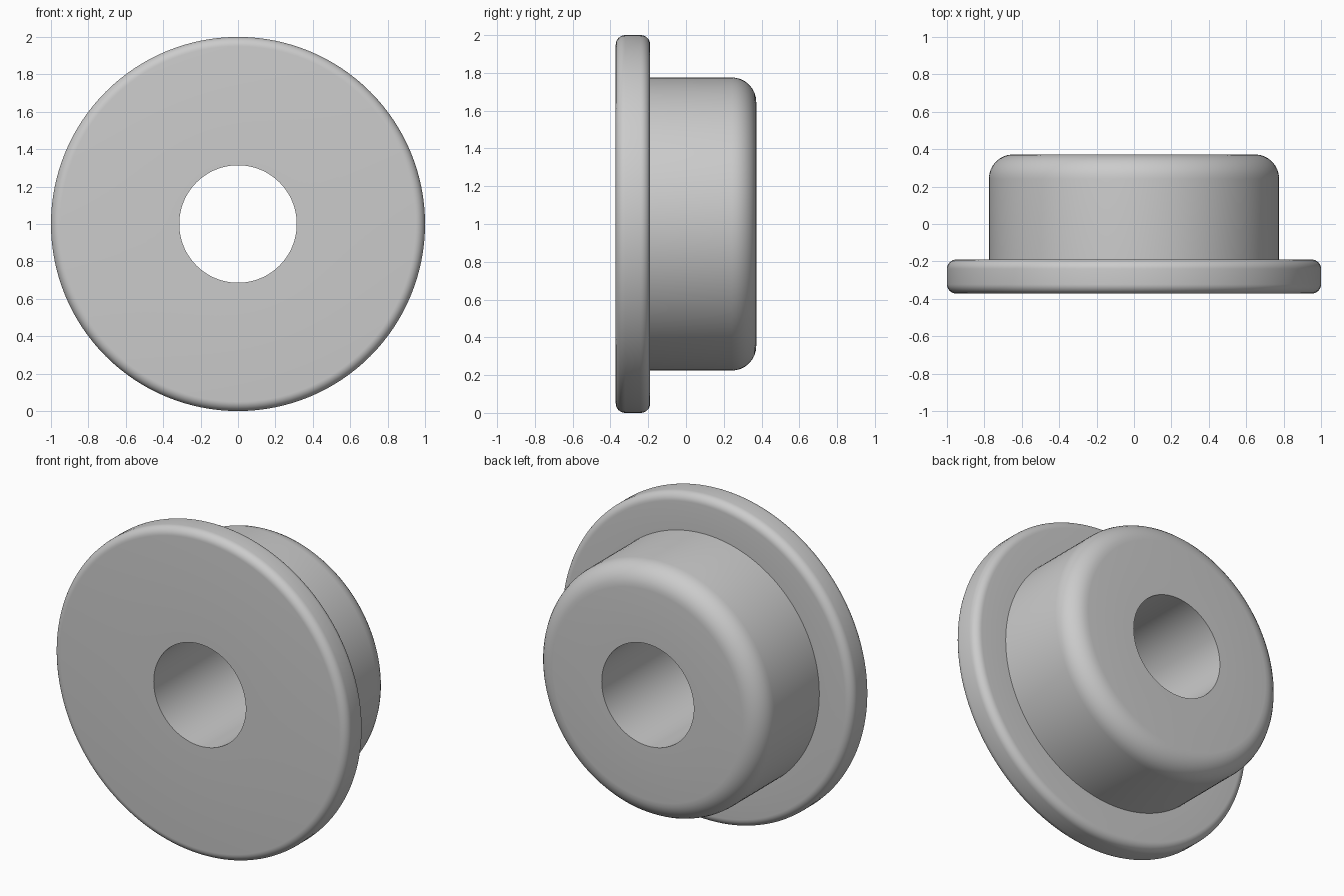
import bpy, bmesh
from math import sin, cos, pi, radians

cube = bpy.data.objects.get("Cube")
if cube:
    bpy.data.objects.remove(cube, do_unlink=True)

SEGMENTS = 128
CENTRE_Z = 1.0
BORE, HUB, FLANGE = 0.314, 0.776, 1.0
FRONT, STEP, BACK = -0.372, -0.19, 0.372

grey = bpy.data.materials.new("plain grey")
grey.use_nodes = True
colour = (0.6, 0.6, 0.6, 1)
grey.diffuse_color = colour
grey.node_tree.nodes["Principled BSDF"].inputs["Base Color"].default_value = colour


def fillet(radius, y, size, start, steps=8):
    """Quarter-round (radius, y) points about a fillet centre."""
    angles = [start + i / steps * pi / 2 for i in range(steps + 1)]
    return [(radius + size * cos(a), y + size * sin(a)) for a in angles]


def lathe(name, profile):
    """Spin a closed (radius, y) profile around the y axis."""
    bm = bmesh.new()
    rings = []
    for i in range(SEGMENTS):
        a = 2 * pi * i / SEGMENTS
        rings.append([bm.verts.new((r * cos(a), y, CENTRE_Z + r * sin(a)))
                      for r, y in profile])
    count = len(profile)
    for i, ring in enumerate(rings):
        following = rings[(i + 1) % SEGMENTS]
        for j in range(count):
            k = (j + 1) % count
            bm.faces.new((ring[j], ring[k], following[k], following[j]))
    bmesh.ops.recalc_face_normals(bm, faces=bm.faces)
    mesh = bpy.data.meshes.new(name)
    bm.to_mesh(mesh)
    bm.free()
    mesh.materials.append(grey)
    obj = bpy.data.objects.new(name, mesh)
    bpy.context.collection.objects.link(obj)
    bpy.ops.object.select_all(action="DESELECT")
    obj.select_set(True)
    bpy.context.view_layer.objects.active = obj
    bpy.ops.object.shade_smooth_by_angle(angle=radians(30))
    return obj


# Flanged bushing: bore, rounded flange, then hub with a rounded back edge
EDGE, ROUND = 0.05, 0.13
profile = [(BORE, FRONT)]
profile += fillet(FLANGE - EDGE, FRONT + EDGE, EDGE, -pi / 2)
profile += fillet(FLANGE - EDGE, STEP - EDGE, EDGE, 0)
profile += [(HUB, STEP)]
profile += fillet(HUB - ROUND, BACK - ROUND, ROUND, 0)
profile += [(BORE, BACK)]
lathe("flanged_bushing", profile)
